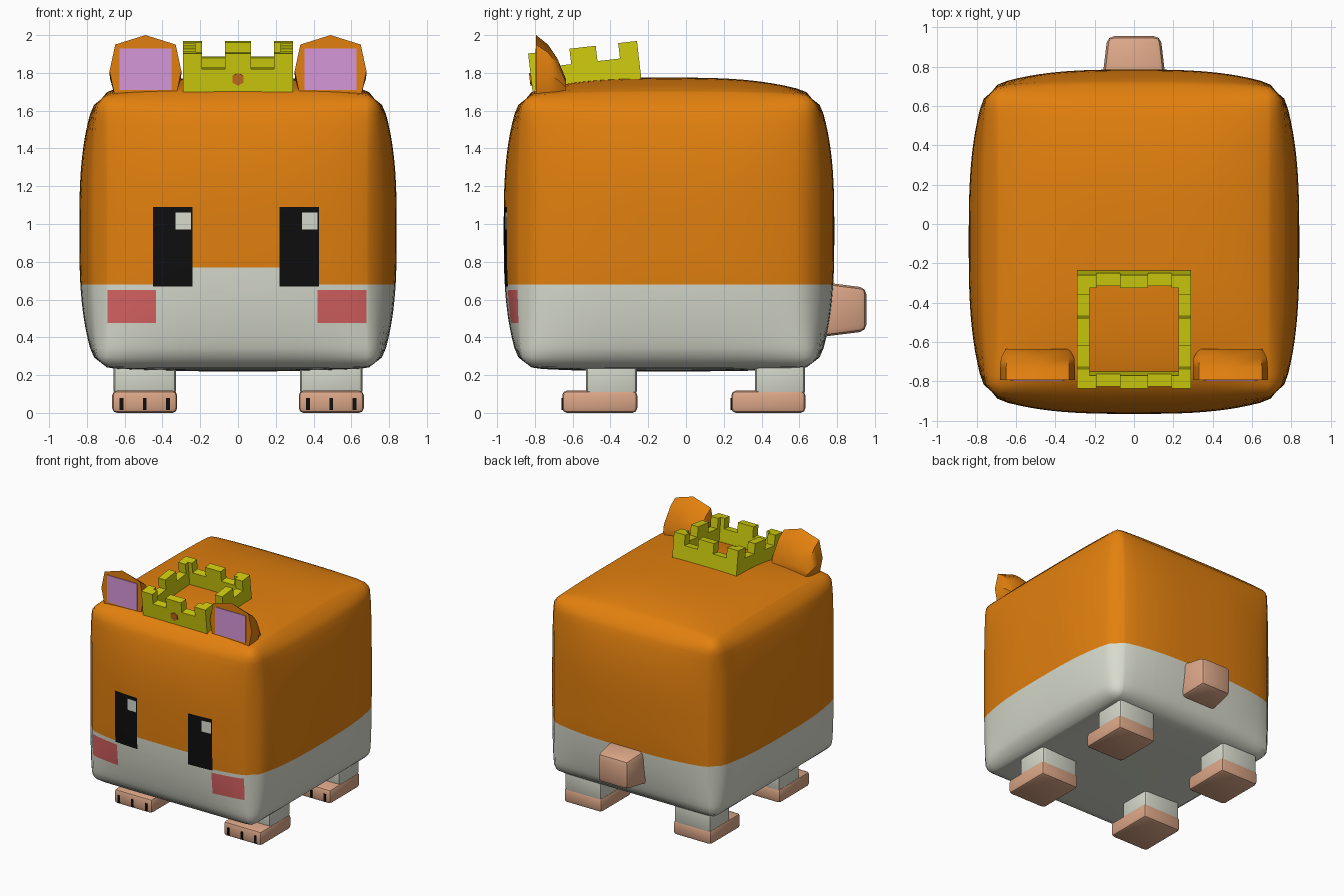
import bpy, bmesh, math
from mathutils import Vector, Matrix

if "Cube" in bpy.data.objects:
    bpy.data.objects.remove(bpy.data.objects["Cube"])


def mat(name, r, g, b):
    m = bpy.data.materials.new(name)
    lin = [(c / 255 / 12.92 if c < 11 else ((c / 255 + 0.055) / 1.055) ** 2.4) for c in (r, g, b)]
    m.diffuse_color = (*lin, 1)
    m.use_nodes = True
    m.node_tree.nodes["Principled BSDF"].inputs["Base Color"].default_value = m.diffuse_color
    return m


ORANGE = mat("orange fur", 226, 128, 14)
WHITE = mat("white fur", 215, 218, 204)
BLACK = mat("black", 14, 14, 14)
CHEEK = mat("cheek red", 215, 98, 98)
TAN = mat("tan skin", 219, 166, 135)
PINK = mat("ear pink", 214, 151, 217)
GOLD = mat("crown yellow", 208, 206, 14)
GEM = mat("gem orange", 200, 112, 28)


def finish(name, bm, mats, smooth=None, matrix=None):
    bmesh.ops.recalc_face_normals(bm, faces=bm.faces)
    me = bpy.data.meshes.new(name)
    bm.to_mesh(me)
    bm.free()
    for m in mats:
        me.materials.append(m)
    if smooth:
        me.shade_smooth()
        me.set_sharp_from_angle(angle=math.radians(smooth))
    ob = bpy.data.objects.new(name, me)
    if matrix:
        ob.matrix_world = matrix
    bpy.context.collection.objects.link(ob)
    return ob


def add_box(bm, x0, x1, y0, y1, z0, z1):
    size = Matrix.Diagonal((x1 - x0, y1 - y0, z1 - z0, 1))
    mid = Matrix.Translation(((x0 + x1) / 2, (y0 + y1) / 2, (z0 + z1) / 2))
    return bmesh.ops.create_cube(bm, size=1, matrix=mid @ size)["verts"]


def box(name, m, dims, bevel=0.0):
    bm = bmesh.new()
    add_box(bm, *dims)
    if bevel:
        bmesh.ops.bevel(bm, geom=bm.edges[:], offset=bevel, segments=2, profile=0.5, affect='EDGES')
    return finish(name, bm, [m], 40 if bevel else None)


# Body: rounded cube whose faces bulge outward
HALF = Vector((0.75, 0.785, 0.7225))
MID = Vector((0, -0.09, 0.9625))
R = 0.085
bm = bmesh.new()
bmesh.ops.create_cube(bm, size=2)
bmesh.ops.subdivide_edges(bm, edges=bm.edges[:], cuts=27, use_grid_fill=True)
for v in bm.verts:
    u = v.co.copy()
    p = Vector([u[i] * HALF[i] for i in range(3)])
    core = Vector([max(-HALF[i] + R, min(HALF[i] - R, p[i])) for i in range(3)])
    p = core + (p - core).normalized() * R
    axis = max(range(3), key=lambda i: abs(u[i]))
    amount = 0.09
    if axis == 2 and u.z < 0:
        amount = 0.02
    for i in range(3):
        if i != axis:
            amount *= 1 - abs(u[i]) ** 3
    p[axis] += math.copysign(amount, u[axis])
    v.co = p + MID

# Face markings: cut the surface along rectangle borders, then colour by position
EYES = [(-0.45, -0.24, 0.67, 1.09), (0.22, 0.43, 0.67, 1.09)]
GLINTS = [(-0.33, -0.25, 0.97, 1.06), (0.34, 0.42, 0.97, 1.06)]
CHEEKS = [(-0.69, -0.435, 0.475, 0.65), (0.42, 0.68, 0.475, 0.65)]
rects = EYES + GLINTS + CHEEKS
cuts = {(0, x) for r in rects for x in r[:2]} | {(2, z) for r in rects for z in r[2:]}
for axis, value in sorted(cuts | {(2, 0.68), (2, 0.77)}):
    co, no = Vector(), Vector()
    co[axis], no[axis] = value, 1
    bmesh.ops.bisect_plane(bm, geom=bm.verts[:] + bm.edges[:] + bm.faces[:], dist=1e-5,
                           plane_co=co, plane_no=no)


def inside(c, group):
    return any(a < c.x < b and lo < c.z < hi for a, b, lo, hi in group)


bm.normal_update()
for f in bm.faces:
    c = f.calc_center_median()
    f.material_index = 1 if c.z < 0.68 else 0
    if f.normal.y < -0.5:
        if inside(c, GLINTS):
            f.material_index = 1
        elif inside(c, EYES):
            f.material_index = 2
        elif inside(c, CHEEKS):
            f.material_index = 3
        elif -0.24 < c.x < 0.22 and c.z < 0.77:
            f.material_index = 1
finish("body", bm, [ORANGE, WHITE, BLACK, CHEEK], 40)

# Legs, feet and toe lines
for side, s in (("left", -1), ("right", 1)):
    for end, y0, y1 in (("front", -0.655, -0.26), ("back", 0.24, 0.63)):
        x = 0.494 * s
        box(f"{end}_{side}_leg", WHITE, (x - 0.165, x + 0.165, y0 + 0.125, y1, 0.09, 0.32), 0.025)
        box(f"{end}_{side}_foot", TAN, (x - 0.172, x + 0.172, y0, y1 + 0.002, 0, 0.118), 0.025)
        for i in (-1, 0, 1):
            t = x + i * 0.123
            box(f"{end}_{side}_toe_line", BLACK, (t - 0.01, t + 0.01, y0 - 0.004, y0 + 0.004, 0.015, 0.078))

# Tail: tapered rounded block
bm = bmesh.new()
for v in add_box(bm, -0.165, 0.165, 0.70, 0.955, 0.40, 0.695):
    if v.co.y > 0.8:
        v.co.x *= 0.82
        v.co.z = 0.547 + (v.co.z - 0.547) * 0.78
bmesh.ops.bevel(bm, geom=bm.edges[:], offset=0.035, segments=2, profile=0.5, affect='EDGES')
finish("tail", bm, [TAN], 40)

# Ears: flat front outline lofted to a low back
OUTLINE = [(-0.165, 0), (-0.19, 0.11), (-0.16, 0.25), (0, 0.30), (0.16, 0.25), (0.19, 0.11), (0.165, 0)]
RINGS = [(-0.793, 1.0, 1.0), (-0.73, 1.0, 0.83), (-0.68, 0.98, 0.58), (-0.635, 0.85, 0.22)]
for side, s in (("left", -1), ("right", 1)):
    x = 0.49 * s
    bm = bmesh.new()
    rings = []
    for y, sx, sz in RINGS:
        pts = [(px * sx, 1.70 + pz * sz) for px, pz in OUTLINE]
        pts[0], pts[-1] = (pts[0][0], 1.69), (pts[-1][0], 1.69)
        rings.append([bm.verts.new((x + px, y, pz)) for px, pz in pts])
    for a, b in zip(rings, rings[1:]):
        for i in range(len(a)):
            j = (i + 1) % len(a)
            bm.faces.new((a[i], a[j], b[j], b[i]))
    bm.faces.new(rings[0])
    bm.faces.new(rings[-1])
    finish(f"{side}_ear", bm, [ORANGE], 35)
    box(f"{side}_inner_ear", PINK, (x - 0.137, x + 0.137, -0.798, -0.790, 1.71, 1.93))

# Crown: tilted square ring with battlements
TILT = Matrix.Translation((0, -0.525, 1.74)) @ Matrix.Rotation(0.115, 4, 'X')
W, T, LOW, HIGH = 0.29, 0.065, 0.115, 0.197
bm = bmesh.new()
for s in (-1, 1):
    a, b = sorted((s * W, s * (W - T)))
    add_box(bm, -W, W, a, b, -0.025, LOW)
    add_box(bm, a, b, -W + T, W - T, -0.025, LOW)
    # middle merlons
    add_box(bm, -0.07, 0.07, a, b, LOW, HIGH)
    add_box(bm, a, b, -0.07, 0.07, LOW, HIGH)
    # L-shaped corner merlons
    for t in (-1, 1):
        c, d = sorted((t * W, t * (W - 0.1)))
        add_box(bm, c, d, a, b, LOW, HIGH)
        c, d = sorted((t * (W - T), t * (W - 0.1)))
        add_box(bm, a, b, c, d, LOW, HIGH)
finish("crown", bm, [GOLD], None, TILT)

# Crown gem: thin hexagonal plate
bm = bmesh.new()
bmesh.ops.create_cone(bm, cap_ends=True, segments=6, radius1=0.034, radius2=0.034, depth=0.009)
finish("crown_gem", bm, [GEM], None,
       TILT @ Matrix.Translation((0, -W - 0.003, 0.06)) @ Matrix.Rotation(math.pi / 2, 4, 'X'))
